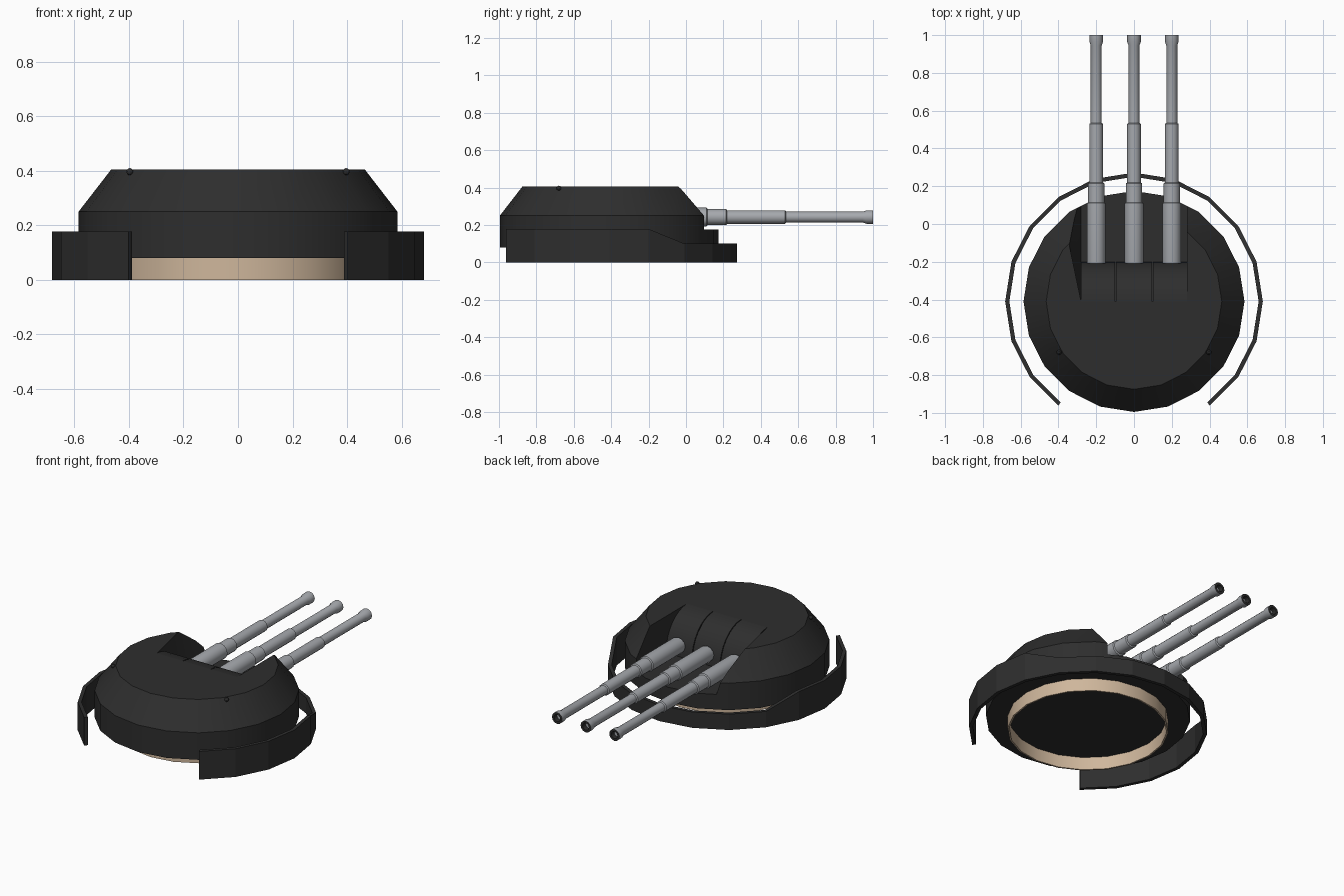
import bpy, bmesh, math
from mathutils import Matrix, Vector

if "Cube" in bpy.data.objects:
    bpy.data.objects.remove(bpy.data.objects["Cube"])

CY = -0.41      # turret axis
SIDES = 20


def material(name, color):
    m = bpy.data.materials.new(name)
    m.use_nodes = True
    m.diffuse_color = (*color, 1)
    bsdf = next(n for n in m.node_tree.nodes if n.type == 'BSDF_PRINCIPLED')
    bsdf.inputs["Base Color"].default_value = (*color, 1)
    return m


DARK = material("charcoal armour", (0.027, 0.027, 0.027))
STEEL = material("gun steel", (0.38, 0.395, 0.42))
TAN = material("tan deck", (0.62, 0.47, 0.33))


def finish(bm, name, *mats, matrix=None, angle=30):
    bmesh.ops.recalc_face_normals(bm, faces=bm.faces)
    if matrix:
        bm.transform(matrix)
    mesh = bpy.data.meshes.new(name)
    bm.to_mesh(mesh)
    bm.free()
    for m in mats:
        mesh.materials.append(m)
    ob = bpy.data.objects.new(name, mesh)
    bpy.context.collection.objects.link(ob)
    smooth(ob, angle)
    return ob


def smooth(ob, angle=30):
    bpy.ops.object.select_all(action='DESELECT')
    ob.select_set(True)
    bpy.context.view_layer.objects.active = ob
    bpy.ops.object.shade_smooth_by_angle(angle=math.radians(angle))


def lathe(profile, n, loop=False):
    """Revolve (radius, height) points around z; ends are capped unless looped."""
    bm = bmesh.new()
    rings = [[bm.verts.new((r * math.cos(math.tau * i / n),
                            r * math.sin(math.tau * i / n), z))
              for i in range(n)] for r, z in profile]
    pairs = list(zip(rings, rings[1:]))
    if loop:
        pairs.append((rings[-1], rings[0]))
    else:
        bm.faces.new(rings[0])
        bm.faces.new(rings[-1])
    for a, b in pairs:
        for i in range(n):
            j = (i + 1) % n
            bm.faces.new((a[i], a[j], b[j], b[i]))
    return bm


def prism_x(profile, x0, x1):
    """Extrude a (y, z) outline along x."""
    bm = bmesh.new()
    face = bm.faces.new([bm.verts.new((x0, y, z)) for y, z in profile])
    ext = bmesh.ops.extrude_face_region(bm, geom=[face])
    verts = [v for v in ext["geom"] if isinstance(v, bmesh.types.BMVert)]
    bmesh.ops.translate(bm, verts=verts, vec=(x1 - x0, 0, 0))
    return bm


axis = Matrix.Translation((0, CY, 0))

# Turret shell with a gun recess cut into it
shell = finish(lathe([(0.585, 0.08), (0.585, 0.25), (0.465, 0.405)], SIDES),
               "turret_shell", DARK, matrix=axis)
bm = bmesh.new()
FLOOR, ROOF = 0.175, 0.42
for p in [(-0.28, CY, FLOOR), (0.28, CY, FLOOR), (-0.28, 0.5, FLOOR), (0.28, 0.5, FLOOR),
          (-0.28, CY, ROOF), (0.28, CY, ROOF), (0.28, 0.5, ROOF),
          (-0.345, -0.1, ROOF), (-0.345, 0.5, ROOF)]:
    bm.verts.new(p)
bmesh.ops.convex_hull(bm, input=bm.verts)
cutter = finish(bm, "recess_cutter", DARK)
cutter.hide_render = True
cut = shell.modifiers.new("recess", 'BOOLEAN')
cut.operation = 'DIFFERENCE'
cut.solver = 'EXACT'
cut.object = cutter
bpy.context.view_layer.objects.active = shell
bpy.ops.object.modifier_apply(modifier=cut.name)
bpy.data.objects.remove(cutter)
smooth(shell)

# Curved gun mantlets at the back of the recess
arc = [(CY + 0.21 * math.sin(a), FLOOR + 0.23 * math.cos(a))
       for a in (math.pi / 2 * k / 8 for k in range(9))]
for name, x0, x1 in [("right", -0.28, -0.1), ("middle", -0.095, 0.095), ("left", 0.1, 0.28)]:
    finish(prism_x([(CY, FLOOR)] + arc, x0, x1), name + "_mantlet", DARK)

# Stepped gun barrels with dark muzzles
barrel = [(0.048, -0.21), (0.05, -0.2), (0.05, 0.11), (0.043, 0.115), (0.043, 0.215),
          (0.036, 0.22), (0.036, 0.53), (0.029, 0.535), (0.029, 0.945),
          (0.036, 0.965), (0.036, 1.0), (0.022, 1.0), (0.022, 0.97)]
for name, x in [("right", -0.2), ("middle", 0), ("left", 0.2)]:
    bm = lathe(barrel, 12)
    for f in bm.faces:
        inner = all(v.co.z > 0.96 for v in f.verts) and any(v.co.xy.length < 0.025 for v in f.verts)
        f.material_index = int(inner and len(f.verts) == 4)
    place = Matrix.Translation((x, 0, 0.242)) @ Matrix.Rotation(-math.pi / 2, 4, 'X')
    finish(bm, name + "_barrel", STEEL, DARK, matrix=place, angle=35)

# Base ring under the turret
finish(lathe([(0.46, 0), (0.46, 0.082), (0.45, 0.082), (0.45, 0)], SIDES, loop=True),
       "base_ring", TAN, matrix=axis)

# Surrounding shield, low at the front and open at the rear
bm = bmesh.new()
sections = []
for k in range(-3, 14):
    a = math.tau * k / SIDES
    height = 0.1 if 2 <= k <= 8 else 0.178
    sections.append([bm.verts.new((r * math.cos(a), r * math.sin(a), z))
                     for r, z in [(0.682, 0), (0.682, height), (0.66, height), (0.66, 0)]])
for a, b in zip(sections, sections[1:]):
    for i in range(4):
        j = (i + 1) % 4
        bm.faces.new((a[i], a[j], b[j], b[i]))
bm.faces.new(sections[0])
bm.faces.new(sections[-1])
finish(bm, "outer_shield", DARK, matrix=axis, angle=10)

# Small sighting knobs on the roof edge
for name, x in [("right", -0.397), ("left", 0.397)]:
    bm = bmesh.new()
    bmesh.ops.create_uvsphere(bm, u_segments=10, v_segments=6, radius=0.013)
    finish(bm, name + "_sight_knob", DARK, matrix=Matrix.Translation((x, -0.68, 0.397)))
